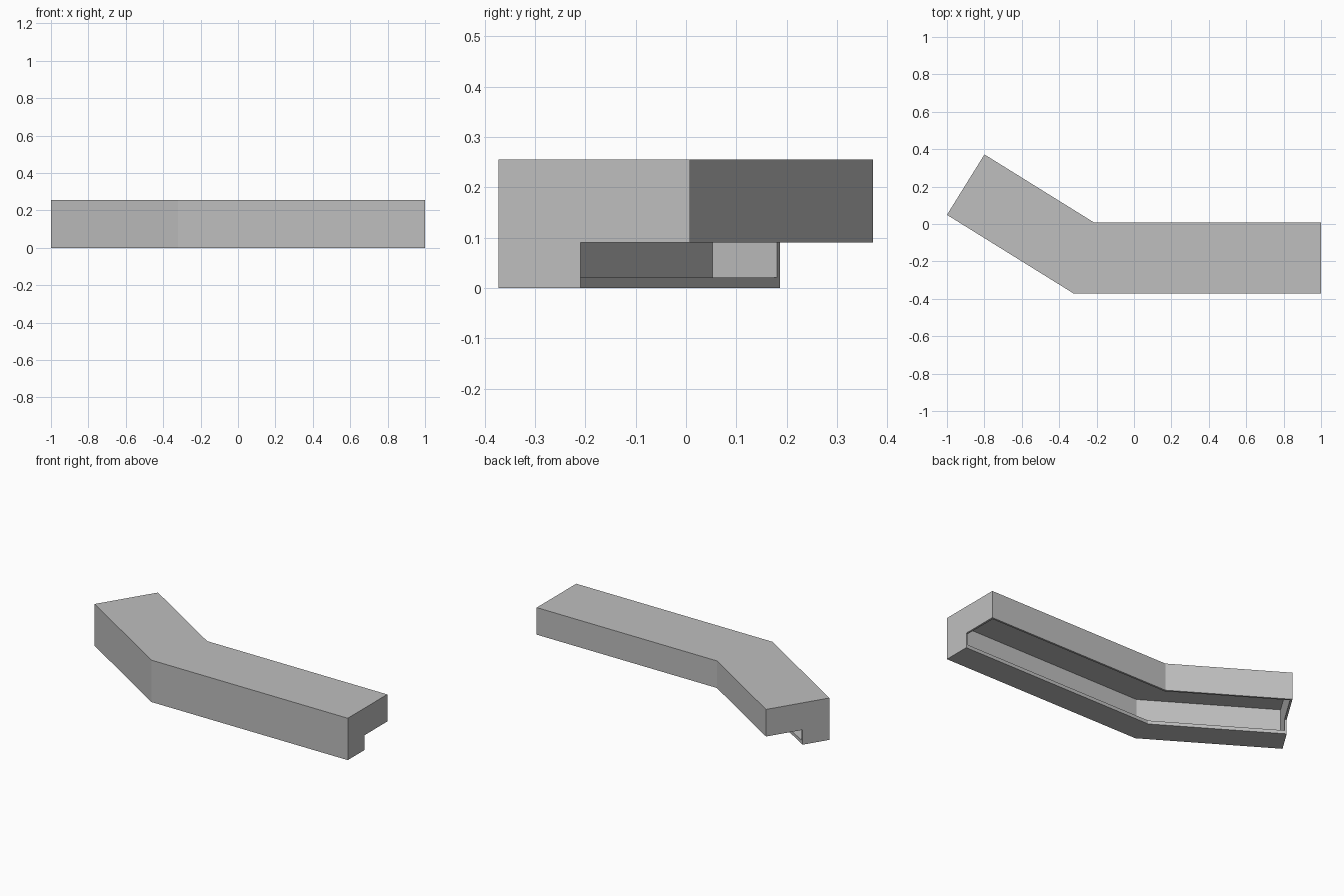
import bpy
import bmesh
from mathutils import Vector

cube = bpy.data.objects.get("Cube")
if cube:
    bpy.data.objects.remove(cube, do_unlink=True)

grey = bpy.data.materials.new("plain grey")
grey.use_nodes = True
colour = (0.52, 0.52, 0.52, 1)
grey.diffuse_color = colour
grey.node_tree.nodes["Principled BSDF"].inputs["Base Color"].default_value = colour

# Overall sizes
DEPTH, FOOT, HEIGHT, STEP = 0.38, 0.162, 0.255, 0.09
WALL, PLATE = 0.012, 0.021

# Front line in plan: straight arm, bend, angled arm
start, bend, end = Vector((1, -0.372)), Vector((-0.322, -0.372)), Vector((-1, 0.049))
dir_a, dir_b = (bend - start).normalized(), (end - bend).normalized()


def inward(d):
    return Vector((d.y, -d.x))


norm_a, norm_b = inward(dir_a), inward(dir_b)
miter = (norm_a + norm_b) / (1 + norm_a.dot(norm_b))

# Each station is a point on the front line and its depth direction
right_end = (start, norm_a)
right_inner = (start + dir_a * WALL, norm_a)
corner = (bend, miter)
left_inner = (end - dir_b * WALL, norm_b)
left_end = (end, norm_b)


def sweep(name, profile, stations):
    """Carry a depth/height profile through the plan stations."""
    bm = bmesh.new()
    rings = []
    for point, across in stations:
        ring = []
        for depth, z in profile:
            p = point + across * depth
            ring.append(bm.verts.new((p.x, p.y, z)))
        rings.append(ring)
    count = len(profile)
    for a, b in zip(rings, rings[1:]):
        for i in range(count):
            j = (i + 1) % count
            bm.faces.new((a[i], a[j], b[j], b[i]))
    bm.faces.new(rings[0])
    bm.faces.new(rings[-1])
    bmesh.ops.recalc_face_normals(bm, faces=bm.faces)
    mesh = bpy.data.meshes.new(name)
    bm.to_mesh(mesh)
    bm.free()
    mesh.materials.append(grey)
    obj = bpy.data.objects.new(name, mesh)
    bpy.context.collection.objects.link(obj)
    return obj


# Hollow shell: floor lip, front wall, top and back apron in one section
shell = [(0, 0), (FOOT, 0), (FOOT, PLATE), (WALL, PLATE),
         (WALL, HEIGHT - PLATE), (DEPTH - WALL, HEIGHT - PLATE),
         (DEPTH - WALL, STEP), (DEPTH, STEP), (DEPTH, HEIGHT), (0, HEIGHT)]
sweep("counter_shell", shell, [right_inner, corner, left_inner])

# Stepped panels closing both ends
panel = [(0, 0), (FOOT, 0), (FOOT, STEP), (DEPTH, STEP), (DEPTH, HEIGHT), (0, HEIGHT)]
sweep("left_end_panel", panel, [right_end, right_inner])
sweep("right_end_panel", panel, [left_inner, left_end])
